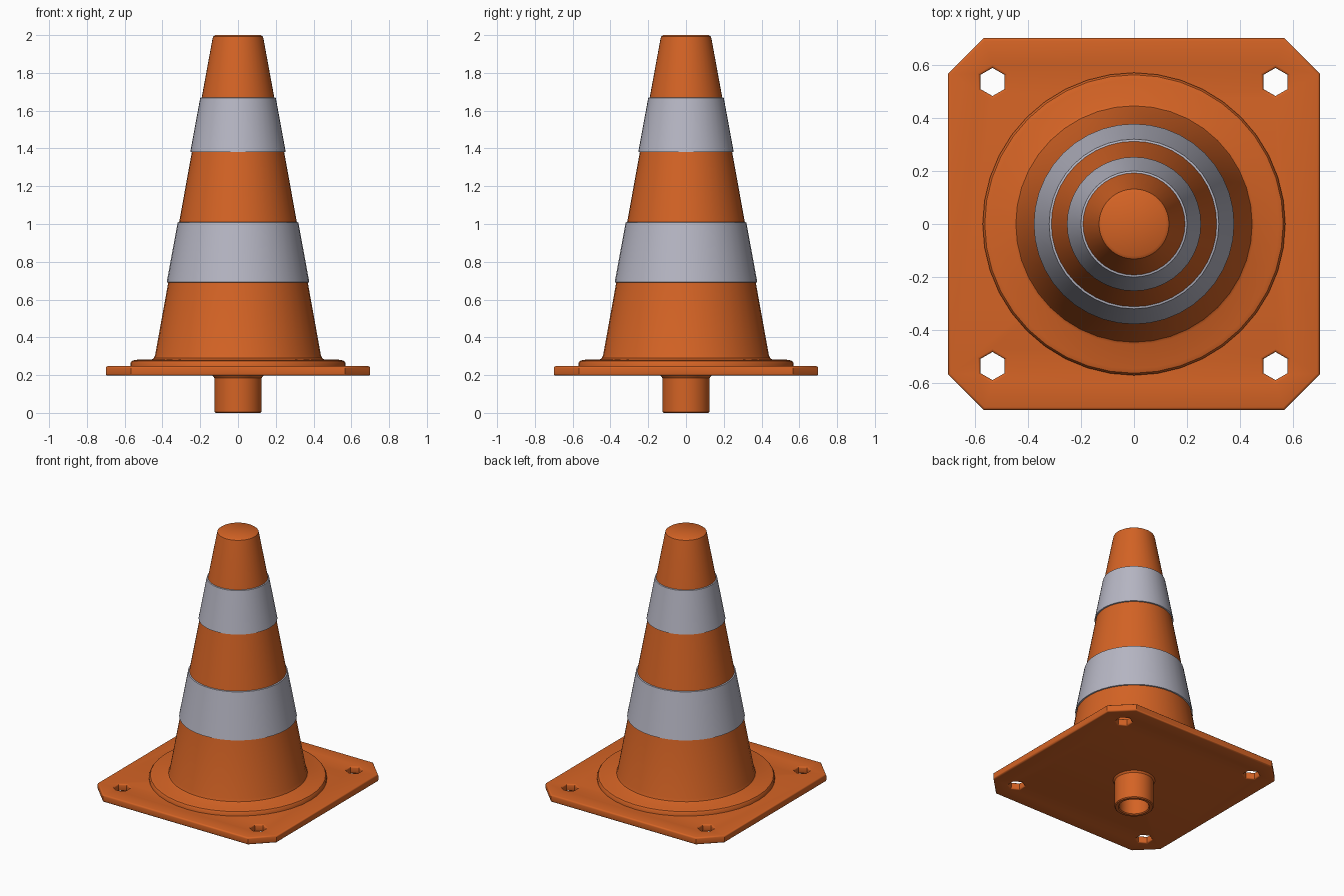
import bpy, bmesh, math

if "Cube" in bpy.data.objects:
    bpy.data.objects.remove(bpy.data.objects["Cube"])


def material(name, rgb):
    m = bpy.data.materials.new(name)
    m.diffuse_color = (*rgb, 1)
    m.use_nodes = True
    m.node_tree.nodes["Principled BSDF"].inputs["Base Color"].default_value = m.diffuse_color
    return m


ORANGE = material("safety orange", (0.66, 0.125, 0.018))
GREY = material("reflective grey", (0.47, 0.47, 0.55))
BANDS = [(0.69, 1.01), (1.38, 1.67)]


def finish(obj, angle=35):
    bpy.ops.object.select_all(action='DESELECT')
    obj.select_set(True)
    bpy.context.view_layer.objects.active = obj
    bpy.ops.object.shade_smooth_by_angle(angle=math.radians(angle))


def lathe(name, profile, sides, mats):
    """Revolve (radius, z) points around z; radius 0 makes a pole."""
    bm = bmesh.new()
    vs = [bm.verts.new((r, 0, z)) for r, z in profile]
    es = [bm.edges.new(p) for p in zip(vs, vs[1:])]
    bmesh.ops.spin(bm, geom=vs + es, cent=(0, 0, 0), axis=(0, 0, 1),
                   angle=2 * math.pi, steps=sides, use_duplicate=False)
    bmesh.ops.remove_doubles(bm, verts=bm.verts, dist=1e-4)
    bmesh.ops.recalc_face_normals(bm, faces=bm.faces)
    me = bpy.data.meshes.new(name)
    bm.to_mesh(me)
    bm.free()
    for m in mats:
        me.materials.append(m)
    obj = bpy.data.objects.new(name, me)
    bpy.context.collection.objects.link(obj)
    finish(obj)
    return obj


def cone_r(z):
    return 0.44 - (z - 0.30) * 0.181


# Cone body with the round foot and slightly raised reflective bands
profile = [(0, 0.235), (0.57, 0.235), (0.57, 0.262), (0.562, 0.275), (0.545, 0.281),
           (0.455, 0.284), (0.445, 0.29), (0.438, 0.31)]
for lo, hi in BANDS:
    profile += [(cone_r(lo), lo), (cone_r(lo) + 0.008, lo + 0.002),
                (cone_r(hi) + 0.008, hi - 0.002), (cone_r(hi), hi)]
profile += [(0.136, 1.975), (0.132, 1.992), (0.12, 2.0), (0, 2.0)]
cone = lathe("cone_body", profile, 40, [ORANGE, GREY])
for f in cone.data.polygons:
    z = f.center.z
    f.material_index = int(any(lo < z < hi for lo, hi in BANDS))

# Hollow peg under the base
lathe("base_peg", [(0.0, 0.19), (0.095, 0.19), (0.095, 0.006), (0.101, 0),
                   (0.119, 0), (0.125, 0.006), (0.125, 0.185), (0.14, 0.205)],
      32, [ORANGE])

# Base plate: chamfered square with four hexagonal holes, filled and rounded
plate = bpy.data.curves.new("base_plate", 'CURVE')
plate.dimensions = '2D'
plate.fill_mode = 'BOTH'
BEVEL = 0.01
plate.extrude = 0.025 - BEVEL
plate.bevel_depth = BEVEL
plate.bevel_resolution = 2
plate.offset = -BEVEL


def add_loop(points):
    s = plate.splines.new('POLY')
    s.points.add(len(points) - 1)
    for p, (x, y) in zip(s.points, points):
        p.co = (x, y, 0, 1)
    s.use_cyclic_u = True


A, C = 0.70, 0.567
add_loop([(A, -C), (A, C), (C, A), (-C, A), (-A, C), (-A, -C), (-C, -A), (C, -A)])
for sx in (-1, 1):
    for sy in (-1, 1):
        add_loop([(sx * 0.533 + 0.053 * math.sin(k * math.pi / 3),
                   sy * 0.535 + 0.053 * math.cos(k * math.pi / 3)) for k in range(6)])

tmp = bpy.data.objects.new("plate_outline", plate)
bpy.context.collection.objects.link(tmp)
bpy.context.view_layer.update()
mesh = bpy.data.meshes.new_from_object(tmp.evaluated_get(bpy.context.evaluated_depsgraph_get()))
bpy.data.objects.remove(tmp)
bm = bmesh.new()
bm.from_mesh(mesh)
bmesh.ops.remove_doubles(bm, verts=bm.verts, dist=1e-4)
bmesh.ops.recalc_face_normals(bm, faces=bm.faces)
bm.to_mesh(mesh)
bm.free()
mesh.materials.clear()
mesh.materials.append(ORANGE)
base = bpy.data.objects.new("base_plate", mesh)
bpy.context.collection.objects.link(base)
for v in mesh.vertices:
    v.co.z += 0.222
finish(base)
